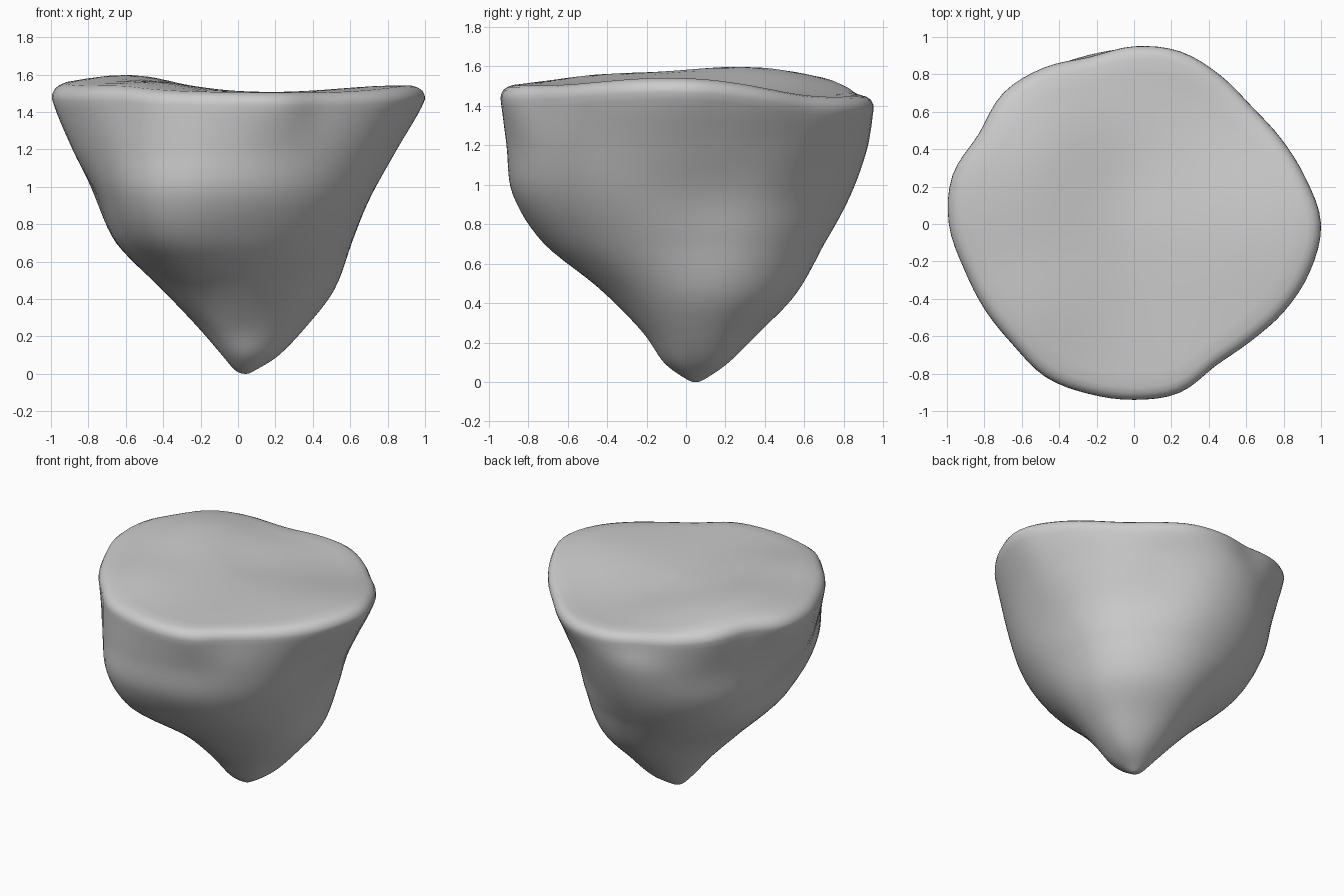
import bpy, bmesh
from math import sin, cos, tau, exp

if "Cube" in bpy.data.objects:
    bpy.data.objects.remove(bpy.data.objects["Cube"])

N = 96       # columns around the rock
SUB = 6      # rings between two key levels

# Key levels of the side: height -> radius every 30 degrees (from +x, anticlockwise)
LEVELS = [
    (0.02, [.055] * 12),
    (0.10, [.18, .20, .19, .17, .15, .13, .12, .13, .14, .155, .16, .17]),
    (0.25, [.33, .36, .35, .335, .30, .26, .24, .24, .25, .25, .26, .29]),
    (0.45, [.49, .54, .55, .54, .49, .44, .42, .43, .44, .43, .415, .44]),
    (0.70, [.605, .65, .67, .70, .71, .70, .65, .68, .78, .69, .64, .61]),
    (0.95, [.71, .72, .74, .83, .86, .84, .755, .80, .93, .86, .79, .75]),
    (1.20, [.85, .82, .84, .92, .93, .90, .885, .87, .94, .905, .85, .85]),
]
# Rim outline radius every 15 degrees
RIM = [1.0, .95, .91, .89, .92, .955, .95, .925, .965, .99, .96, 1.005,
       .99, .94, .92, .915, .945, .94, .94, .935, .875, .885, .93, .975]
# Swells and dips of the top: x, y, spread, height
BUMPS = [(-.6, .2, .35, .095), (.85, -.05, .35, .05), (.45, .65, .35, -.05),
         (0, -.75, .35, .01), (-.08, .25, .2, -.025), (-.15, .95, .3, -.03),
         (-.5, -.45, .24, .045), (-.55, .55, .22, .025)]


def catmull(p0, p1, p2, p3, t):
    return .5 * (2 * p1 + (p2 - p0) * t + (2 * p0 - 5 * p1 + 4 * p2 - p3) * t * t
                 + (3 * p1 - p0 - 3 * p2 + p3) * t ** 3)


def around(vals, a):
    n = len(vals)
    u = a / tau * n
    i = int(u)
    return catmull(*[vals[(i + k) % n] for k in (-1, 0, 1, 2)], u - i)


def top_height(x, y):
    return 1.495 + sum(h * exp(-((x - bx) ** 2 + (y - by) ** 2) / (2 * s * s))
                       for bx, by, s, h in BUMPS)


def column(a):
    """Points from just above the tip, up the side, over the rim, to near the top centre."""
    c, s = cos(a), sin(a)
    rim = around(RIM, a)
    edge = top_height(rim * c, rim * s)
    keys = [(0, 0)] + [(z, around(v, a)) for z, v in LEVELS] + [(edge - .07, rim)]
    keys = [(.02, -.05)] + keys + [(edge + .1, rim + .01)]
    pts = []
    for i in range(1, len(keys) - 2):
        for k in range(SUB):
            q = keys[i - 1:i + 3]
            z = catmull(*[p[0] for p in q], k / SUB)
            r = catmull(*[p[1] for p in q], k / SUB)
            d = max(0, 1 - z / .7)          # the tip sits slightly off centre
            pts.append((r * c + .04 * d, r * s + .05 * d, max(z, 0)))
    for f, drop in [(1, .07), (.998, .048), (.985, .024), (.962, .009), (.93, 0),
                    (.85, 0), (.75, 0), (.65, 0), (.55, 0), (.44, 0), (.33, 0),
                    (.22, 0), (.11, 0)]:
        x, y = rim * f * c, rim * f * s
        pts.append((x, y, top_height(x, y) - drop))
    return pts[1:]


# Rock skin: rings of quads closed by a fan at the tip and at the top centre
bm = bmesh.new()
cols = [[bm.verts.new(p) for p in column(i * tau / N)] for i in range(N)]
tip = bm.verts.new((.04, .05, 0))
crown = bm.verts.new((0, 0, top_height(0, 0)))
for i in range(N):
    a, b = cols[i], cols[(i + 1) % N]
    for k in range(len(a) - 1):
        bm.faces.new((a[k], b[k], b[k + 1], a[k + 1]))
    bm.faces.new((tip, b[0], a[0]))
    bm.faces.new((a[-1], b[-1], crown))
bmesh.ops.recalc_face_normals(bm, faces=bm.faces)
for f in bm.faces:
    f.smooth = True
mesh = bpy.data.meshes.new("rock")
bm.to_mesh(mesh)
bm.free()
rock = bpy.data.objects.new("rock", mesh)
bpy.context.collection.objects.link(rock)
